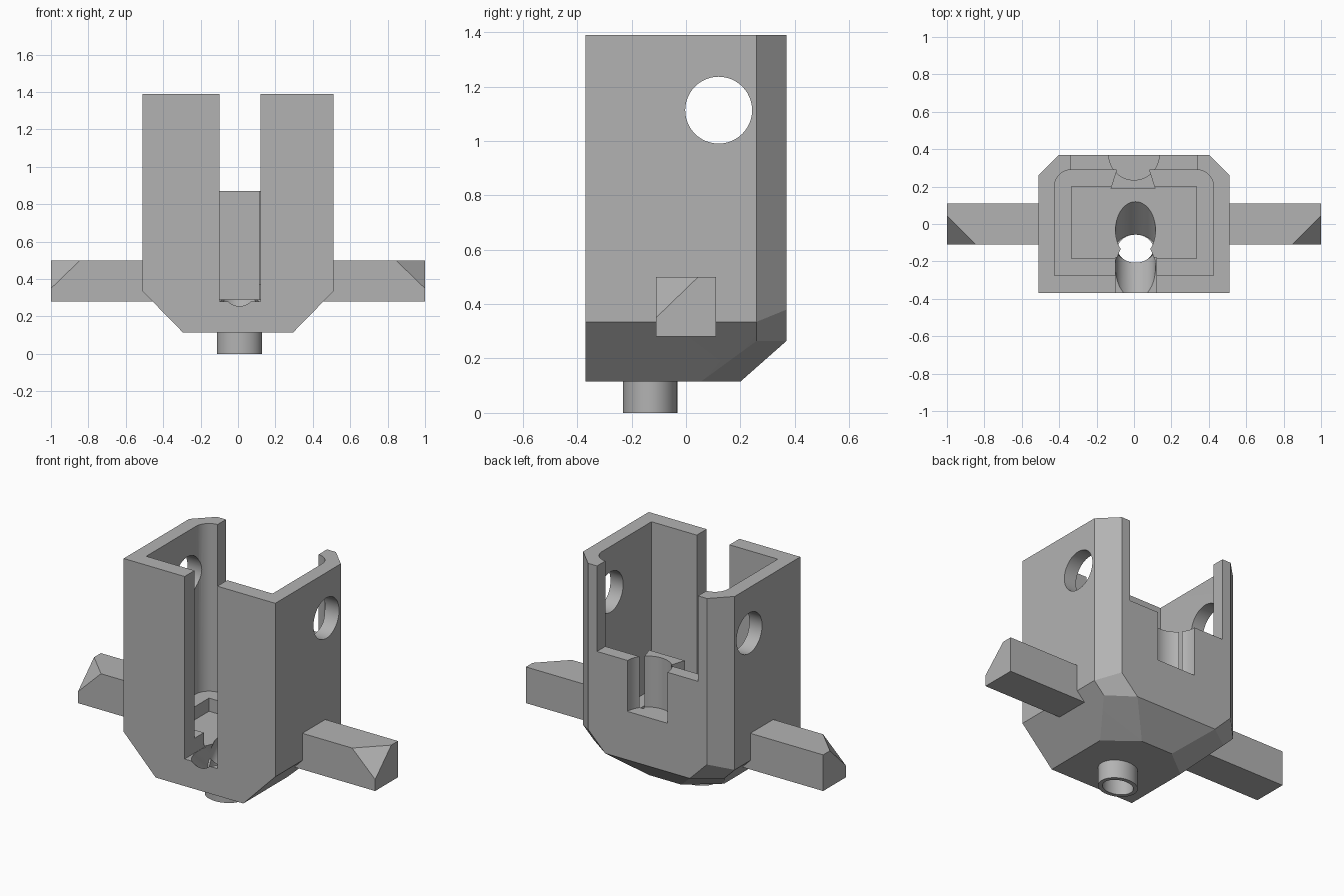
import bpy, bmesh
from math import sin, cos, pi
from mathutils import Vector

old = bpy.data.objects.get("Cube")
if old:
    bpy.data.objects.remove(old, do_unlink=True)

grey = bpy.data.materials.new("plain grey")
grey.use_nodes = True
COLOR = (0.45, 0.45, 0.45, 1)
grey.diffuse_color = COLOR
grey.node_tree.nodes["Principled BSDF"].inputs["Base Color"].default_value = COLOR


def finish(name, bm):
    bmesh.ops.recalc_face_normals(bm, faces=bm.faces)
    mesh = bpy.data.meshes.new(name)
    bm.to_mesh(mesh)
    bm.free()
    mesh.materials.append(grey)
    ob = bpy.data.objects.new(name, mesh)
    bpy.context.collection.objects.link(ob)
    return ob


def hull(name, points):
    bm = bmesh.new()
    for p in points:
        bm.verts.new(p)
    bmesh.ops.convex_hull(bm, input=bm.verts)
    bmesh.ops.dissolve_limit(bm, angle_limit=0.01, verts=bm.verts, edges=bm.edges)
    return finish(name, bm)


def prism(name, outline, start, sweep):
    """Sweep a flat outline (pairs mapped to 3D by start) along a vector."""
    bm = bmesh.new()
    face = bm.faces.new([bm.verts.new(start(a, b)) for a, b in outline])
    moved = bmesh.ops.extrude_face_region(bm, geom=[face])["geom"]
    verts = [v for v in moved if isinstance(v, bmesh.types.BMVert)]
    bmesh.ops.translate(bm, verts=verts, vec=sweep)
    return finish(name, bm)


def upright(name, outline, z0, z1):
    return prism(name, outline, lambda a, b: (a, b, z0), (0, 0, z1 - z0))


def rect(x0, x1, y0, y1):
    return [(x0, y0), (x1, y0), (x1, y1), (x0, y1)]


def ellipse(cx, cy, rx, ry, n=48):
    return [(cx + rx * cos(2 * pi * i / n), cy + ry * sin(2 * pi * i / n)) for i in range(n)]


def tube(name, origin, direction, radius, length):
    d = Vector(direction).normalized()
    side = Vector((1, 0, 0))
    up = d.cross(side)
    return prism(name, ellipse(0, 0, radius, radius),
                 lambda a, b: Vector(origin) + side * a + up * b, d * length)


def apply_boolean(ob, tool, operation="DIFFERENCE", keep=False):
    mod = ob.modifiers.new("boolean", "BOOLEAN")
    mod.operation, mod.object, mod.solver = operation, tool, "EXACT"
    bpy.context.view_layer.objects.active = ob
    bpy.ops.object.modifier_apply(modifier=mod.name)
    if not keep:
        bpy.data.objects.remove(tool, do_unlink=True)


# Outer block with chamfered base and rear corners
half = [(.51, -.37, 1.39), (.51, .26, 1.39), (.40, .37, 1.39),
        (.51, -.37, .335), (.51, .26, .335), (.40, .37, .38),
        (.44, .26, .265), (.285, .37, .265),
        (.295, -.37, .115), (.295, .055, .115), (.11, .20, .115)]
body = hull("body", [(s * x, y, z) for s in (1, -1) for x, y, z in half])

# Oval nozzle under the base
CX, CY = .008, -.132
apply_boolean(body, upright("nozzle", ellipse(CX, CY, .12, .10), 0, .15), "UNION")

# Main cavity with rounded rear corners, and the lower recess
r = .09
arc = [(.425 - r + r * cos(pi / 2 * i / 10), .29 - r + r * sin(pi / 2 * i / 10)) for i in range(11)]
cavity = [(-.425, -.275), (.425, -.275)] + arc + [(-x, y) for x, y in reversed(arc)]
apply_boolean(body, upright("cavity", cavity, .37, 1.6))
apply_boolean(body, upright("recess", rect(-.335, .335, -.185, .20), .29, .5))

# Front slot, rear opening and side holes
apply_boolean(body, upright("front_slot", rect(-.10, .12, -.5, -.18), .28, 1.6))
apply_boolean(body, upright("rear_opening", rect(-.34, .34, .25, .5), .87, 1.6))
apply_boolean(body, prism("side_holes", ellipse(.12, 1.113, .123, .123),
                          lambda a, b: (-.7, a, b), (1.4, 0, 0)))

# Two sloping channels that meet at the nozzle bore
apply_boolean(body, upright("bore", ellipse(CX, CY, .095, .075), -.1, .25))
apply_boolean(body, tube("back_channel", (CX, CY, .19), (0, 1, 1), .107, .27))
apply_boolean(body, tube("front_channel", (CX, CY, .193), (0, -1, .85), .107, .5))

# Flared rib behind the rear wall, sharing its half-round notch
rib = upright("rear_rib", [(-.125, .19), (.115, .19), (.08, .30), (-.09, .30)], .285, .87)
notch = upright("notch", ellipse(0, .37, .135, .135), .56, 1.0)
apply_boolean(rib, notch, keep=True)
apply_boolean(body, notch)

# Side arms with one clipped front corner at each tip
for s, name in ((1, "left_arm"), (-1, "right_arm")):
    pts = [(.43, y, z) for y in (-.11, .11) for z in (.28, .50)]
    pts += [(1, -.11, .28), (1, .11, .28), (1, .11, .50),
            (1, -.11, .35), (.845, -.11, .50), (1, .045, .50)]
    hull(name, [(s * x, y, z) for x, y, z in pts])

# Smooth round walls, keep hard edges
for ob in (body, rib):
    bpy.ops.object.select_all(action="DESELECT")
    ob.select_set(True)
    bpy.context.view_layer.objects.active = ob
    bpy.ops.object.shade_smooth_by_angle(angle=.35)
